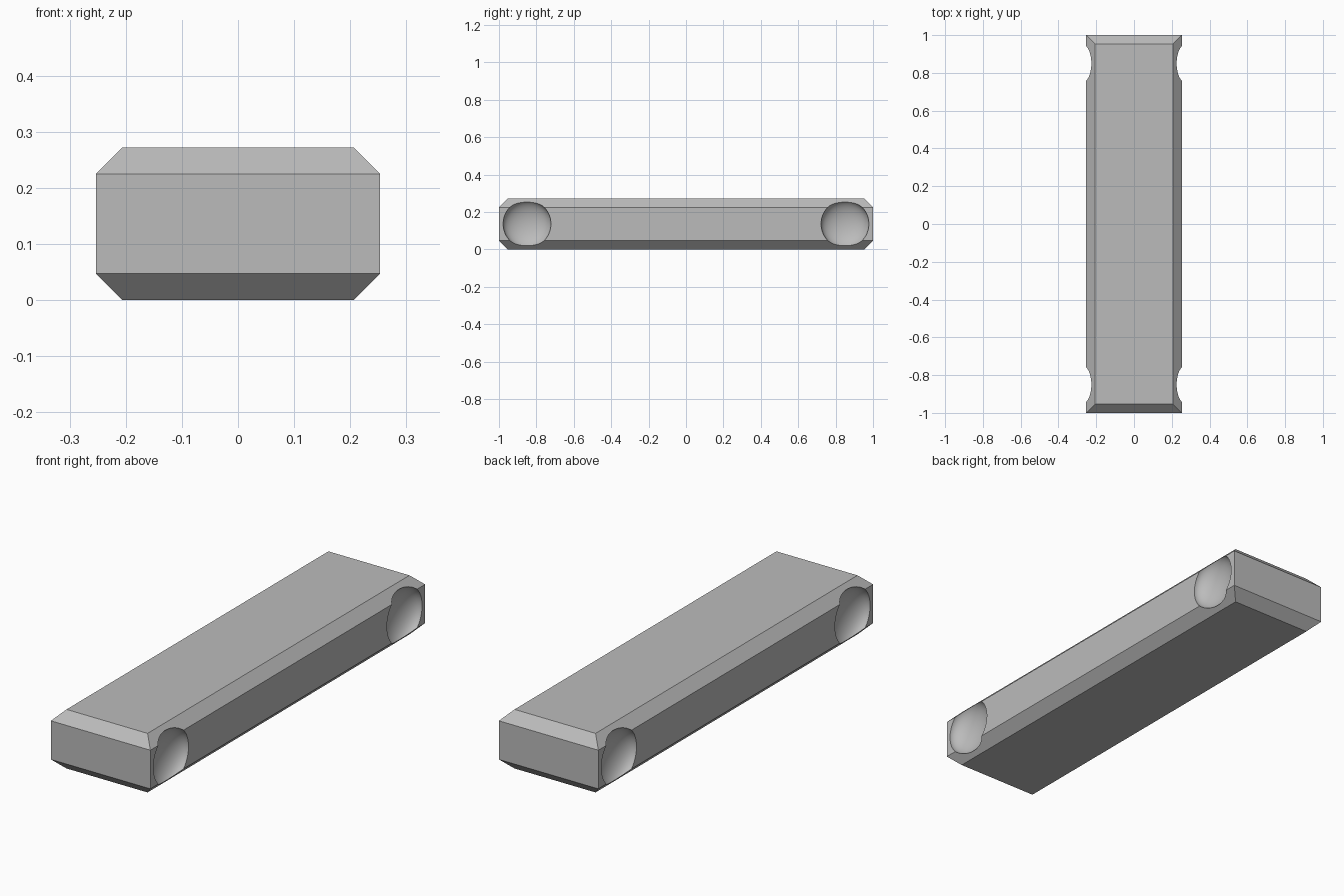
import bpy
import bmesh
from mathutils import Matrix

cube = bpy.data.objects.get("Cube")
if cube:
    bpy.data.objects.remove(cube, do_unlink=True)

WIDTH, LENGTH, HEIGHT, CHAMFER = 0.507, 2.0, 0.272, 0.047
DIMPLE_Y, DIMPLE_R, DIMPLE_DEPTH = 0.85, 0.128, 0.068

grey = bpy.data.materials.new("grey")
grey.use_nodes = True
grey.diffuse_color = (0.5, 0.5, 0.5, 1)
grey.node_tree.nodes["Principled BSDF"].inputs["Base Color"].default_value = (0.5, 0.5, 0.5, 1)


def make_object(name, bm):
    mesh = bpy.data.meshes.new(name)
    bm.to_mesh(mesh)
    bm.free()
    mesh.materials.append(grey)
    obj = bpy.data.objects.new(name, mesh)
    bpy.context.collection.objects.link(obj)
    return obj


# Bar with chamfered edges
bm = bmesh.new()
bmesh.ops.create_cube(bm, size=1, matrix=Matrix.Translation((0, 0, HEIGHT / 2))
                      @ Matrix.Diagonal((WIDTH, LENGTH, HEIGHT, 1)))
level = [e for e in bm.edges if abs(e.verts[0].co.z - e.verts[1].co.z) < 0.01]
bmesh.ops.bevel(bm, geom=level, offset=CHAMFER, segments=1, affect='EDGES')
bar = make_object("bar", bm)

# Rounded dimples at both ends of each long side
bm = bmesh.new()
for x in (-WIDTH / 2, WIDTH / 2):
    for y in (-DIMPLE_Y, DIMPLE_Y):
        place = (Matrix.Translation((x, y, HEIGHT / 2))
                 @ Matrix.Diagonal((DIMPLE_DEPTH, DIMPLE_R, DIMPLE_R, 1))
                 @ Matrix.Rotation(1.5708, 4, 'Y'))
        bmesh.ops.create_uvsphere(bm, u_segments=48, v_segments=32, radius=1, matrix=place)
for face in bm.faces:
    face.smooth = True
cutter = make_object("dimple_cutter", bm)

cut = bar.modifiers.new("dimples", 'BOOLEAN')
cut.operation = 'DIFFERENCE'
cut.solver = 'EXACT'
cut.object = cutter
bpy.context.view_layer.objects.active = bar
bar.select_set(True)
bpy.ops.object.modifier_apply(modifier=cut.name)
bpy.data.objects.remove(cutter, do_unlink=True)
bpy.ops.object.shade_smooth_by_angle(angle=0.4)
